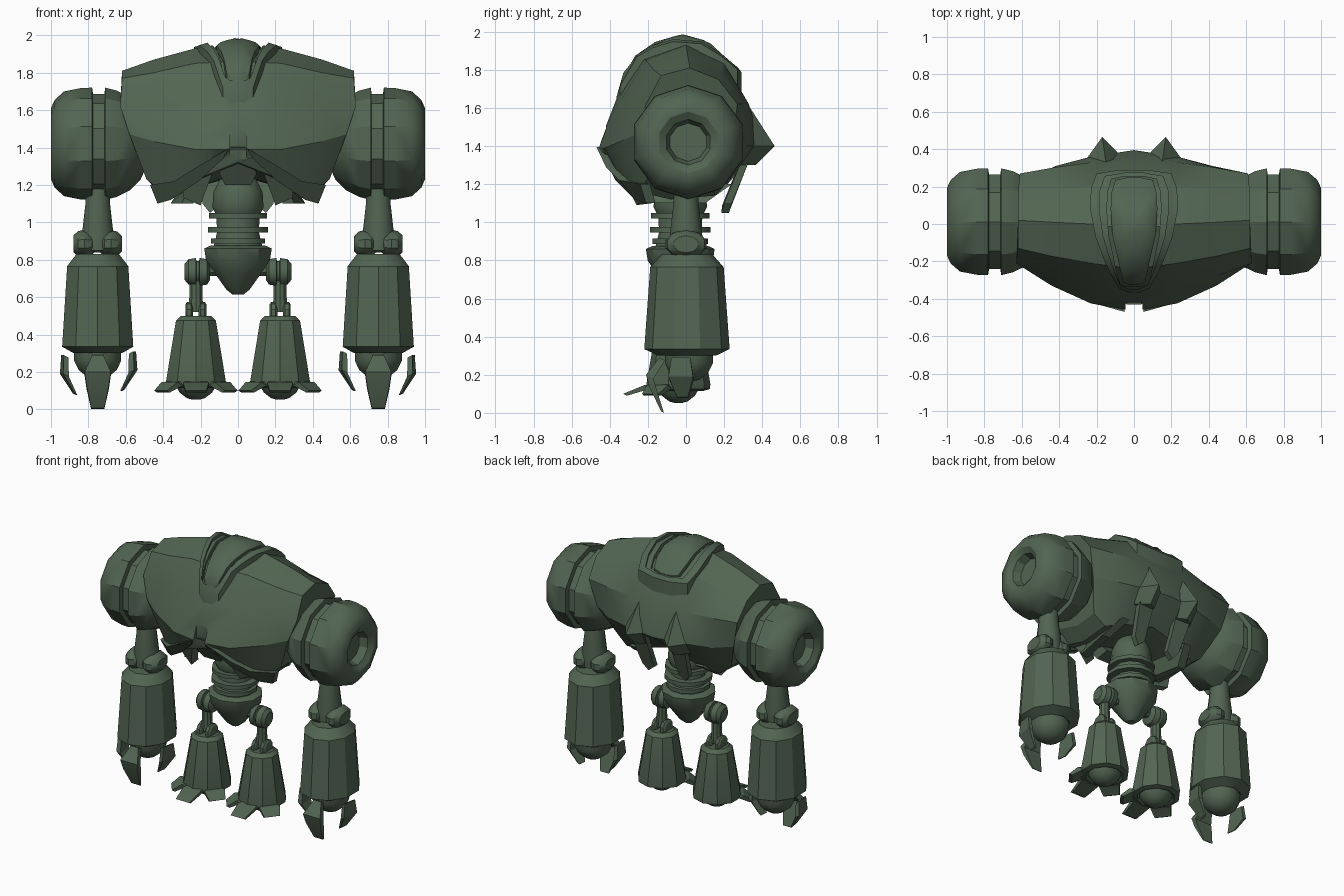
import bpy, bmesh
from math import sin, cos, pi, radians
from mathutils import Vector

if "Cube" in bpy.data.objects:
    bpy.data.objects.remove(bpy.data.objects["Cube"])

GREEN = bpy.data.materials.new("green_paint")
GREEN.diffuse_color = (0.085, 0.13, 0.085, 1)
GREEN.use_nodes = True
GREEN.node_tree.nodes["Principled BSDF"].inputs["Base Color"].default_value = GREEN.diffuse_color


def build(name, verts, faces, mirror=False, angle=32):
    me = bpy.data.meshes.new(name)
    me.from_pydata([tuple(v) for v in verts], [], faces)
    bm = bmesh.new()
    bm.from_mesh(me)
    bmesh.ops.recalc_face_normals(bm, faces=bm.faces)
    bm.to_mesh(me)
    bm.free()
    ob = bpy.data.objects.new(name, me)
    bpy.context.collection.objects.link(ob)
    me.materials.append(GREEN)
    bpy.ops.object.select_all(action='DESELECT')
    ob.select_set(True)
    bpy.context.view_layer.objects.active = ob
    bpy.ops.object.shade_smooth_by_angle(angle=radians(angle))
    if mirror:
        ob.modifiers.new("Mirror", 'MIRROR')
    return ob


def loft(name, rings, mirror=False, closed=False, angle=32):
    n, m = len(rings[0]), len(rings)
    verts = [v for r in rings for v in r]
    faces = []
    for i in range(m if closed else m - 1):
        a, b = i * n, (i + 1) % m * n
        faces += [(a + j, a + (j + 1) % n, b + (j + 1) % n, b + j) for j in range(n)]
    if not closed:
        faces += [tuple(range(n)), tuple(range((m - 1) * n, m * n))]
    return build(name, verts, faces, mirror, angle)


def lathe(name, prof, c, sides=12, axis='z', sy=1, mirror=False):
    """prof: (position along axis, radius); c: centre in the other two axes."""
    rings = []
    for h, r in prof:
        ring = []
        for k in range(sides):
            a = 2 * pi * (k + .5) / sides
            if axis == 'z':
                ring.append((c[0] + r * cos(a), c[1] + r * sy * sin(a), h))
            else:
                ring.append((h, c[0] + r * sy * cos(a), c[1] + r * sin(a)))
        rings.append(ring)
    return loft(name, rings, mirror)


def slab(name, pts, off, mirror=True):
    p = [Vector(v) for v in pts]
    return loft(name, [p, [v + Vector(off) for v in p]], mirror, angle=20)


def claw(name, c, deg, path):
    """Tapered blade around a vertical axis; path: (radius, z, half width, thickness)."""
    d = Vector((cos(radians(deg)), sin(radians(deg)), 0))
    s = Vector((-d.y, d.x, 0))
    o = Vector((c[0], c[1], 0))
    rings = []
    for r, z, w, t in path:
        p = o + d * r + Vector((0, 0, z))
        q = p - d * t - Vector((0, 0, t * .5))
        rings.append([p - s * w, p + s * w, q + s * w, q - s * w])
    return loft(name, rings, True, angle=20)


# torso: cross-sections from the middle out to the shoulder
mid = [(0, -.03, 1.94), (0, -.24, 1.86), (0, -.36, 1.66), (0, -.465, 1.39), (0, -.40, 1.32),
       (0, -.12, 1.26), (0, .2, 1.25), (0, .395, 1.40), (0, .33, 1.62), (0, .2, 1.84)]
inner = [(.23, 0, 1.93), (.23, -.21, 1.85), (.23, -.335, 1.65), (.23, -.425, 1.39), (.25, -.34, 1.22),
         (.25, -.1, 1.18), (.25, .2, 1.18), (.23, .36, 1.40), (.23, .33, 1.62), (.23, .2, 1.83)]
outer = [(.45, .01, 1.87), (.45, -.17, 1.80), (.45, -.275, 1.62), (.44, -.33, 1.43), (.40, -.25, 1.16),
         (.38, -.08, 1.12), (.38, .15, 1.14), (.42, .31, 1.40), (.44, .30, 1.62), (.45, .19, 1.77)]
end = [(.62, .02, 1.81), (.62, -.13, 1.77), (.63, -.21, 1.62), (.58, -.24, 1.47), (.49, -.2, 1.23),
       (.46, -.04, 1.2), (.47, .14, 1.21), (.56, .24, 1.42), (.61, .27, 1.62), (.62, .17, 1.75)]
flip = lambda ring: [(-x, y, z) for x, y, z in ring]
torso = loft("torso", [flip(end), flip(outer), flip(inner), mid, inner, outer, end], angle=28)

# slot in the chest
cutter = slab("slot_cutter", [(-.045, -.6, 1.33), (.045, -.6, 1.33), (.045, -.6, 1.55), (-.045, -.6, 1.55)],
              (0, .18, 0), False)
cutter.hide_render = True
cutter.hide_set(True)
cut = torso.modifiers.new("Slot", 'BOOLEAN')
cut.operation, cut.object = 'DIFFERENCE', cutter

# lower chest plates, hanging inner plates, centre tongue, rear tails
slab("chest_skirt", [(.05, -.47, 1.395), (.23, -.42, 1.29), (.34, -.35, 1.22), (.47, -.24, 1.20), (.43, -.21, 1.10),
                     (.36, -.27, 1.12), (.21, -.37, 1.22), (.08, -.43, 1.34)], (0, .05, 0))
slab("hanging_plate", [(.11, -.37, 1.33), (.18, -.29, 1.15), (.20, -.26, 1.09), (.29, -.22, 1.13), (.31, -.3, 1.25)],
     (0, .08, .01))
slab("belly_tongue", [(-.04, -.43, 1.40), (.04, -.43, 1.40), (.10, -.34, 1.26), (.07, -.3, 1.2),
                      (-.07, -.3, 1.2), (-.10, -.34, 1.26)], (0, .1, .02), False)
slab("under_rib", [(.2, -.22, 1.2), (.24, -.2, 1.1), (.3, .1, 1.1), (.24, .24, 1.2)], (.06, 0, 0))
slab("rear_tail", [(.1, .34, 1.36), (.22, .33, 1.32), (.19, .24, 1.1), (.15, .225, 1.05), (.1, .23, 1.09)],
     (0, -.04, 0))
loft("back_fin", [[(x, y, z) for x, y in sec] for z, sec in (
    (1.72, [(.12, .24), (.14, .26), (.19, .24), (.17, .18)]),
    (1.40, [(.09, .385), (.17, .465), (.26, .34), (.18, .2)]),
    (1.30, [(.1, .33), (.16, .365), (.24, .29), (.17, .2)]))], True, angle=15)

# head and collar follow the curve of the back
CURVE = [(-.38, 1.62), (-.355, 1.68), (-.33, 1.77), (-.27, 1.86), (-.16, 1.925), (-.02, 1.96),
         (.13, 1.925), (.22, 1.84), (.30, 1.78)]


def surf(y):
    for (a, za), (b, zb) in zip(CURVE, CURVE[1:]):
        if y <= b:
            return za + (zb - za) * (max(y, a) - a) / (b - a)
    return CURVE[-1][1]


def outline(half, s=1.0, h=0.0):
    full = half + [(-x, y) for x, y in half[::-1]]
    return [(x * s, (y + .03) * s - .03, surf((y + .03) * s - .03) + h) for x, y in full]


rim = [(.03, -.365), (.08, -.345), (.13, -.26), (.165, -.18), (.205, -.07), (.235, .08), (.23, .19), (.2, .27), (.07, .29)]
head = [(.025, -.325), (.06, -.31), (.075, -.24), (.09, -.17), (.115, -.06), (.125, .08), (.12, .17), (.1, .235), (.03, .25)]
gap = [(x + .02, y * 1.02) for x, y in head]
lip = [(x * .55 + u * .45, y * .55 + v * .45) for (x, y), (u, v) in zip(rim, head)]
loft("collar", [outline(rim, 1, -.12), outline(rim, 1, 0), outline(lip, 1, .012), outline(lip, 1, -.008),
                outline(gap, 1, -.004), outline(gap, 1, -.12)], closed=True)
loft("head", [outline(head, 1, -.12), outline(head, 1, -.005), outline(head, .8, .012), outline(head, .45, .022),
              outline(head, .12, .026)])

# shoulders with a groove and a hollow end
lathe("shoulder", [(.48, .1), (.52, .19), (.58, .25), (.65, .285), (.71, .30), (.715, .265), (.775, .265), (.78, .30),
                   (.84, .298), (.93, .28), (.98, .235), (1, .19), (1, .16), (.975, .12), (.92, .1)],
      (.012, 1.42), 10, 'x', mirror=True)

# arms
AX = .75
lathe("upper_arm", [(1.18, .065), (1.1, .068), (.93, .088), (.85, .085)], (AX, 0), 12, mirror=True)
for x0, x1, tag in ((.62, .738, "inner"), (.762, .88, "outer")):
    lathe("elbow_" + tag, [(x0, .04), (x0 + .025, .065), (x0 + .06, .075), (x1 - .025, .068), (x1, .045)],
          (0, .885), 10, 'x', sy=1.5, mirror=True)
lathe("elbow_pin", [(.7, .05), (.8, .05)], (0, .885), 8, 'x', mirror=True)
lathe("forearm", [(.83, .12), (.765, .172), (.335, .2), (.30, .135), (.32, .11)], (AX, .005), 10, sy=1.12, mirror=True)
lathe("palm", [(.33, .13), (.26, .13), (.21, .105), (.175, .06), (.165, .02)], (AX, .015), 12, mirror=True)
claw("claw_front", (AX, 0), -90, [(.14, .29, .03, .03), (.21, .2, .07, .04), (.19, .13, .06, .04), (.13, .008, .035, .014)])
for deg, dz, tag in ((-8, .0, "outer"), (188, .02, "inner")):
    claw("claw_" + tag, (AX - .005, -.0), deg, [(.195, .29 + dz, .05, .025), (.2, .19 + dz, .065, .03),
                                               (.135, .085 + dz, .03, .015)])

# waist, ribbed spine and pelvis
WY = -.03
lathe("waist_ball", [(1.27, .06), (1.23, .1), (1.16, .135), (1.08, .14), (1.04, .12)], (0, WY), 14)
lathe("spine", [(1.1, .125), (.95, .115), (.85, .14)], (0, WY), 12)
for z, r in ((1.035, .16), (.96, .165), (.90, .15)):
    lathe("spine_plate", [(z + .014, r), (z - .014, r)], (0, WY), 12)
lathe("pelvis", [(.875, .155), (.86, .19), (.80, .18), (.72, .125), (.64, .065), (.613, .03)], (0, WY), 10, sy=.95)

# legs
LX, LY = .225, -.04
lathe("hip_rod", [(.05, .036), (.2, .036)], (LY, .745), 8, 'x', mirror=True)
lathe("hip_joint", [(.15, .045), (.165, .07), (.205, .077), (.208, .06), (.222, .06), (.225, .077), (.265, .07),
                    (.285, .045)], (LY, .735), 12, 'x', mirror=True)
lathe("thigh", [(.69, .038), (.62, .036), (.52, .042)], (LX, LY), 10, mirror=True)
for x0, x1, tag in ((.168, .212), (.238, .282)) and ((.168, .21, "inner"), (.24, .282, "outer")):
    lathe("knee_" + tag, [(x0, .045), (x0 + .01, .06), (x1 - .01, .06), (x1, .045)], (LY, .515), 10, 'x', mirror=True)
lathe("shin", [(.5, .085), (.475, .112), (.15, .168), (.125, .165), (.115, .13), (.14, .1)], (LX, LY), 10, mirror=True)
lathe("foot_ball", [(.19, .13), (.14, .12), (.09, .09), (.06, .05), (.052, .02)], (LX, LY), 12, mirror=True)
for deg, tag in ((-90, "front"), (-38, "outer"), (218, "inner")):
    long = .29 if tag == "front" else .24
    claw("toe_" + tag, (LX, LY), deg, [(.10, .155, .04, .03), (.18, .145, .07, .035), (long, .1, .055, .02)])
